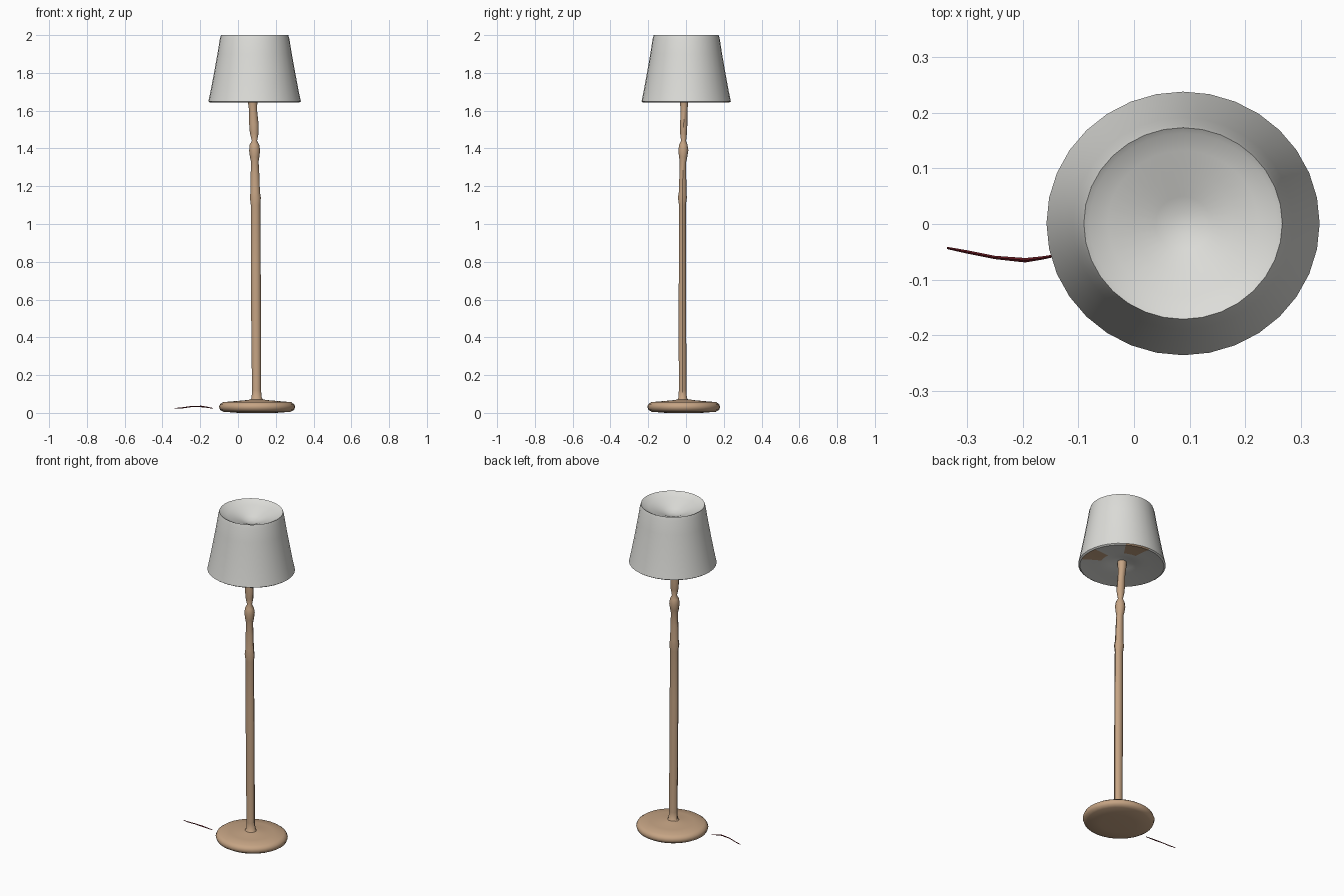
import bpy, bmesh, math

cube = bpy.data.objects.get("Cube")
if cube:
    bpy.data.objects.remove(cube, do_unlink=True)


def material(name, rgb):
    m = bpy.data.materials.new(name)
    m.use_nodes = True
    m.diffuse_color = (*rgb, 1)
    bsdf = next(n for n in m.node_tree.nodes if n.type == 'BSDF_PRINCIPLED')
    bsdf.inputs["Base Color"].default_value = (*rgb, 1)
    return m


WOOD = material("light wood", (0.56, 0.37, 0.23))
FABRIC = material("off white fabric", (0.72, 0.72, 0.69))
CORD = material("dark red cord", (0.13, 0.01, 0.015))


def loft(name, rings, sides, mats, angle=40):
    """Skin elliptical rings (z, cx, cy, rx, ry) from bottom to top; both ends closed."""
    bm = bmesh.new()
    loops = []
    for z, cx, cy, rx, ry in rings:
        loops.append([bm.verts.new((cx + rx * math.cos(2 * math.pi * i / sides),
                                    cy + ry * math.sin(2 * math.pi * i / sides), z))
                      for i in range(sides)])
    for a, b in zip(loops, loops[1:]):
        for i in range(sides):
            j = (i + 1) % sides
            bm.faces.new((a[i], a[j], b[j], b[i]))
    bm.faces.new(loops[0][::-1])
    bm.faces.new(loops[-1])
    bmesh.ops.recalc_face_normals(bm, faces=bm.faces)
    return finish(name, bm, mats, angle)


def finish(name, bm, mats, angle):
    mesh = bpy.data.meshes.new(name)
    bm.to_mesh(mesh)
    bm.free()
    for m in mats:
        mesh.materials.append(m)
    ob = bpy.data.objects.new(name, mesh)
    bpy.context.collection.objects.link(ob)
    bpy.ops.object.select_all(action='DESELECT')
    ob.select_set(True)
    bpy.context.view_layer.objects.active = ob
    bpy.ops.object.shade_smooth_by_angle(angle=math.radians(angle))
    return ob


# Round foot, slightly domed towards the pole
foot = [(0.0, 0.10), (0.006, 0.178), (0.016, 0.196), (0.032, 0.202), (0.046, 0.196),
        (0.057, 0.180), (0.062, 0.12), (0.068, 0.05), (0.072, 0.03)]
loft("base", [(z, 0.101, -0.012, r, r * 0.955) for z, r in foot], 32, [WOOD], 50)

# Turned pole with a collar, a bead and a neck below the shade
loft("pole", [
    (0.060, 0.099, -0.018, 0.045, 0.040),
    (0.078, 0.099, -0.018, 0.027, 0.024),
    (0.12, 0.098, -0.018, 0.024, 0.021),
    (0.50, 0.096, -0.019, 0.026, 0.021),
    (0.80, 0.094, -0.019, 0.026, 0.020),
    (1.10, 0.093, -0.019, 0.025, 0.019),
    (1.14, 0.092, -0.019, 0.029, 0.025),
    (1.17, 0.091, -0.018, 0.025, 0.021),
    (1.26, 0.090, -0.017, 0.023, 0.019),
    (1.33, 0.089, -0.016, 0.020, 0.018),
    (1.355, 0.088, -0.015, 0.025, 0.023),
    (1.39, 0.088, -0.014, 0.029, 0.028),
    (1.42, 0.087, -0.014, 0.025, 0.023),
    (1.44, 0.087, -0.013, 0.014, 0.014),
    (1.48, 0.086, -0.013, 0.023, 0.019),
    (1.53, 0.084, -0.012, 0.025, 0.020),
    (1.60, 0.080, -0.011, 0.021, 0.019),
    (1.635, 0.078, -0.010, 0.024, 0.022),
    (1.68, 0.078, -0.010, 0.027, 0.025)], 10, [WOOD])

# Tapered shade: closed underside, sloping wall, dished top
shade_profile = [(1.675, 0.03), (1.662, 0.07), (1.655, 0.12), (1.652, 0.16), (1.648, 0.20),
                 (1.643, 0.236), (1.649, 0.245), (1.70, 0.234), (1.80, 0.215), (1.90, 0.197),
                 (1.98, 0.184), (2.0, 0.178), (1.993, 0.168), (1.980, 0.135),
                 (1.965, 0.09), (1.948, 0.05), (1.938, 0.02)]
shade = loft("shade", [(z, 0.088, 0.001, r, r * 0.965) for z, r in shade_profile],
             32, [FABRIC, WOOD])

# Wood coloured patches on the underside
for p in shade.data.polygons:
    x, y = p.center.x - 0.088, p.center.y
    r, a = math.hypot(x, y), math.degrees(math.atan2(y, x))
    if p.center.z < 1.66 and p.normal.z < -0.5:
        if (0.13 < r and 58 < a < 90) or (0.10 < r < 0.225 and -25 < a < 12):
            p.material_index = 1

# Loose cord end: a thin tapered ribbon on the floor side of the foot
bm = bmesh.new()
path = [(-0.335, -0.043, 0.024, 0.002), (-0.30, -0.050, 0.026, 0.003),
        (-0.25, -0.060, 0.033, 0.003), (-0.195, -0.065, 0.034, 0.004),
        (-0.165, -0.061, 0.030, 0.003), (-0.133, -0.055, 0.024, 0.002)]
sections = [[bm.verts.new((x, y + dy * h, z + dz * h)) for dy, dz in
             ((-1, 0), (0, -1), (1, 0), (0, 1))] for x, y, z, h in path]
for a, b in zip(sections, sections[1:]):
    for i in range(4):
        bm.faces.new((a[i], a[(i + 1) % 4], b[(i + 1) % 4], b[i]))
bm.faces.new(sections[0])
bm.faces.new(sections[-1])
bmesh.ops.recalc_face_normals(bm, faces=bm.faces)
finish("cord", bm, [CORD], 30)
